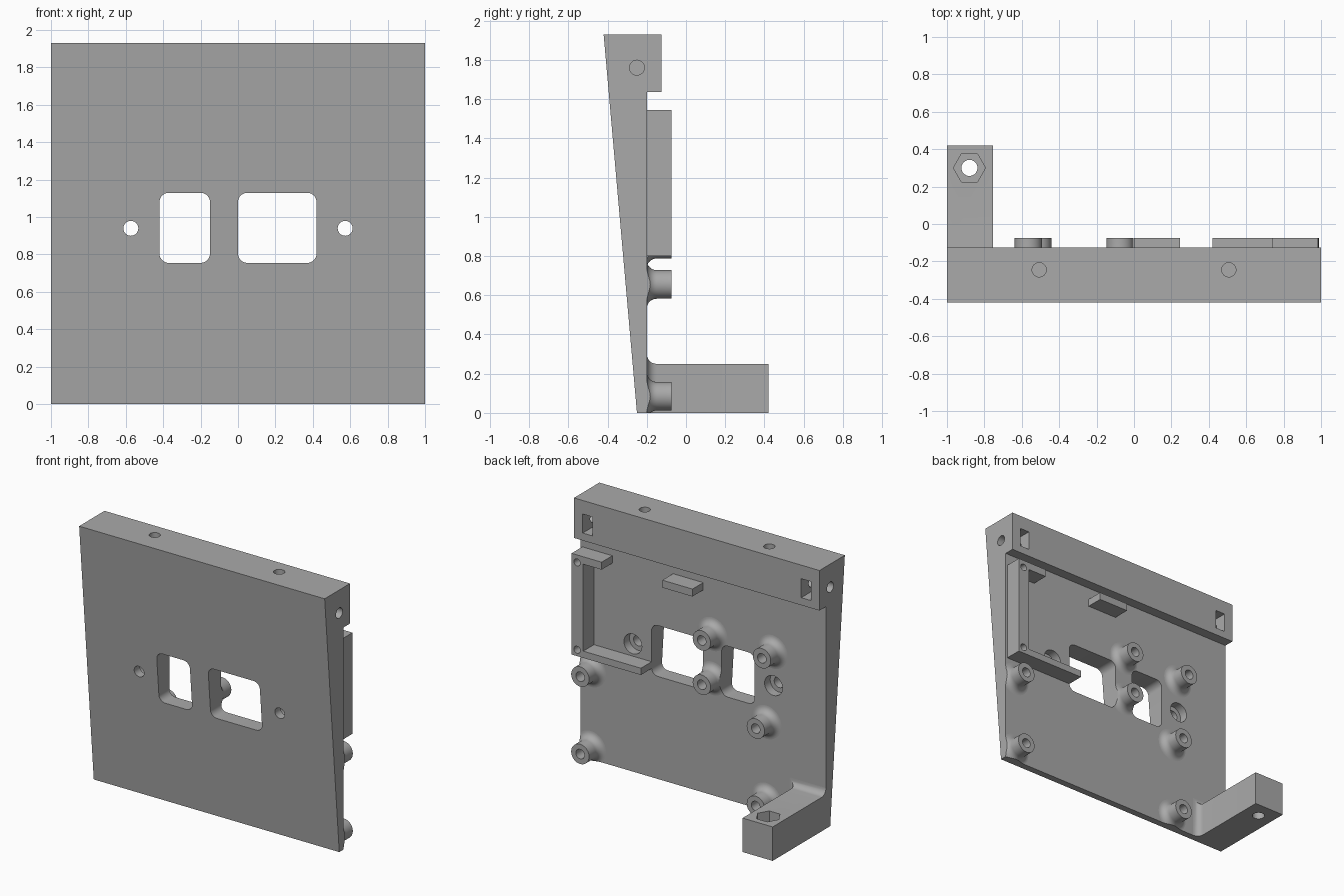
import bpy, bmesh
from math import sin, cos, pi, radians

old = bpy.data.objects.get("Cube")
if old:
    bpy.data.objects.remove(old)

grey = bpy.data.materials.new("plain grey")
grey.use_nodes = True
colour = (0.4, 0.4, 0.4, 1)
grey.diffuse_color = colour
grey.node_tree.nodes["Principled BSDF"].inputs["Base Color"].default_value = colour

parts, cutters = [], []
BACK = -0.2          # rear face of the panel
EMBED = BACK - 0.01  # rear parts sink slightly into the panel
TIP = -0.075         # rear end of the raised parts


def loft(name, rings, cutter=False):
    """Skin a row of equal-sized rings and cap both ends."""
    bm = bmesh.new()
    rows = [[bm.verts.new(p) for p in ring] for ring in rings]
    for a, b in zip(rows, rows[1:]):
        for i in range(len(a)):
            j = (i + 1) % len(a)
            bm.faces.new((a[i], a[j], b[j], b[i]))
    bm.faces.new(rows[0])
    bm.faces.new(rows[-1])
    bmesh.ops.recalc_face_normals(bm, faces=bm.faces)
    mesh = bpy.data.meshes.new(name)
    bm.to_mesh(mesh)
    bm.free()
    mesh.materials.append(grey)
    ob = bpy.data.objects.new(name, mesh)
    bpy.context.collection.objects.link(ob)
    ob.hide_render = cutter
    (cutters if cutter else parts).append(ob)
    return ob


def prism(name, points, axis, lo, hi, cutter=False):
    """Extrude a flat outline along one axis."""
    place = {"X": lambda p, t: (t, p[0], p[1]),
             "Y": lambda p, t: (p[0], t, p[1]),
             "Z": lambda p, t: (p[0], p[1], t)}[axis]
    return loft(name, [[place(p, t) for p in points] for t in (lo, hi)], cutter)


def circle(cx, cy, r, n=32):
    return [(cx + r * cos(2 * pi * i / n), cy + r * sin(2 * pi * i / n)) for i in range(n)]


def rect(x0, x1, y0, y1):
    return [(x0, y0), (x1, y0), (x1, y1), (x0, y1)]


def rounded(x0, x1, y0, y1, r, n=8):
    corners = [(x1 - r, y1 - r), (x0 + r, y1 - r), (x0 + r, y0 + r), (x1 - r, y0 + r)]
    return [(cx + r * cos(pi / 2 * (k + i / n)), cy + r * sin(pi / 2 * (k + i / n)))
            for k, (cx, cy) in enumerate(corners) for i in range(n + 1)]


def cut(ob, tools, operation="DIFFERENCE"):
    for tool in tools:
        mod = ob.modifiers.new("cut", "BOOLEAN")
        mod.operation = operation
        mod.solver = "EXACT"
        mod.object = tool
        bpy.context.view_layer.objects.active = ob
        bpy.ops.object.modifier_apply(modifier=mod.name)


def fillet(f, n=8):
    """Outward offset and y position along a base fillet."""
    return [(f - f * cos(pi / 2 * i / n), BACK + f - f * sin(pi / 2 * i / n))
            for i in range(n + 1)]


# wedge panel with a thick top rail
panel = prism("panel", [(-0.25, 0), (-0.42, 1.93), (-0.125, 1.93), (-0.125, 1.635),
                        (BACK, 1.635), (BACK, 0)], "X", -1, 1)

# windows
windows = [prism("window_cutter", rounded(x0, x1, 0.755, 1.13, 0.05), "Y", -1, 1, True)
           for x0, x1 in ((-0.42, -0.15), (0, 0.42))]
holes = list(windows)

# mirrored screw holes, counterbores, rail holes and nut pockets
for s in (-1, 1):
    holes += [
        prism("screw_cutter", circle(s * 0.573, 0.94, 0.04), "Y", -1, 0, True),
        prism("counterbore_cutter", circle(s * 0.573, 0.94, 0.073), "Y", -0.265, 0, True),
        prism("top_hole_cutter", circle(s * 0.507, -0.245, 0.038), "Z", 1.65, 2.1, True),
        prism("side_hole_cutter", circle(-0.25, 1.76, 0.038), "X", s * 0.78, s * 1.1, True),
        prism("pocket_cutter", rect(s * 0.89 - 0.039, s * 0.89 + 0.039, 1.69, 1.83),
              "Y", -0.325, 0, True)]
cut(panel, holes)

# foot arm with a flared root, bolt hole and hexagonal nut recess
sections = [(0, 0.42)] + fillet(0.05) + [(0.05, EMBED)]
arm = loft("foot_arm", [[(x, y, z) for x, z in rect(-1, -0.755 + o, 0, 0.25 + o)]
                        for o, y in sections])
cut(arm, [prism("bolt_cutter", circle(-0.88, 0.3, 0.043), "Z", -1, 1, True),
          prism("nut_cutter", circle(-0.88, 0.3, 0.086, 6), "Z", 0.15, 1, True)])

# standoffs with flared roots and blind holes
limits = prism("limit_box", rect(-1, 1, 0, 1.93), "Y", -1, 1, True)
profile = ([(0.035, BACK + 0.005), (0.035, TIP), (0.073, TIP)]
           + [(0.073 + o, y) for o, y in fillet(0.05)] + [(0.123, EMBED)])
spots = [(-0.075, 1.186), (-0.565, 1.186), (-0.075, 0.86), (-0.515, 0.655),
         (-0.515, 0.085), (0.915, 0.655), (0.915, 0.085)]
for x, z in spots:
    standoff = loft("standoff", [[(px, y, pz) for px, pz in circle(x, z, r)]
                                 for r, y in profile])
    if x > 0 or z < 0.1:
        cut(standoff, [limits], "INTERSECT")
    if x > -0.1 and x < 0:
        cut(standoff, windows)

# C-shaped board frame and the separate stop tab
frame = prism("board_frame", [(0.985, 0.8), (0.42, 0.8), (0.42, 0.85), (0.89, 0.85),
                              (0.89, 1.49), (0.74, 1.49), (0.74, 1.545), (0.985, 1.545)],
              "Y", EMBED, TIP)
cut(frame, [prism("frame_hole_cutter", circle(0.94, z, 0.026), "Y", BACK + 0.005, 0, True)
            for z in (0.847, 1.49)])
prism("stop_tab", rect(0, 0.245, 1.49, 1.545), "Y", EMBED, TIP)

# tidy up and smooth the curved faces
for ob in cutters:
    bpy.data.objects.remove(ob)
bpy.ops.object.select_all(action="DESELECT")
for ob in parts:
    ob.select_set(True)
bpy.context.view_layer.objects.active = panel
bpy.ops.object.shade_smooth_by_angle(angle=radians(30))
